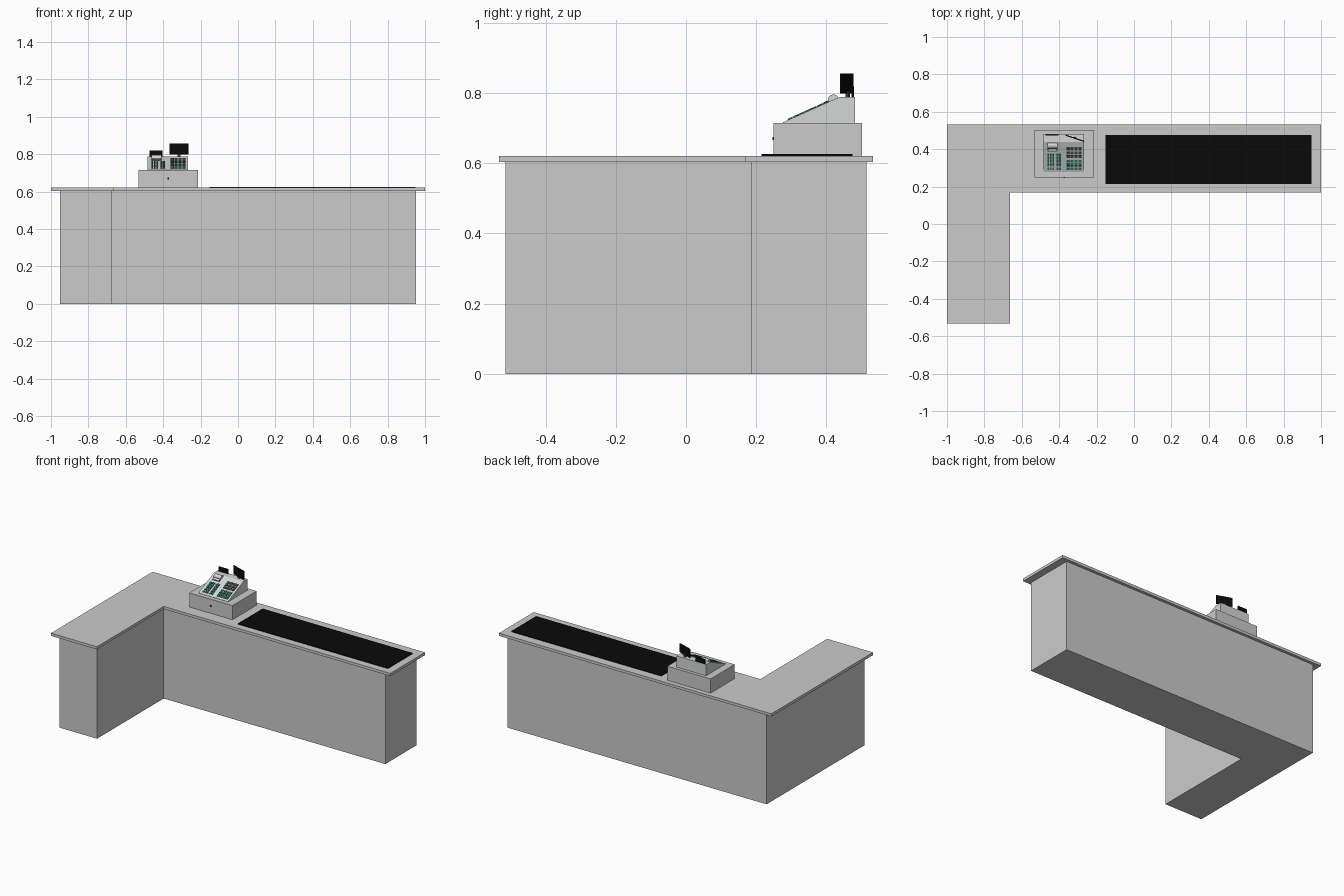
import bpy, bmesh, math
from mathutils import Vector, Matrix

cube = bpy.data.objects.get("Cube")
if cube:
    bpy.data.objects.remove(cube, do_unlink=True)


def material(name, rgb):
    m = bpy.data.materials.new(name)
    m.use_nodes = True
    m.diffuse_color = (*rgb, 1)
    m.node_tree.nodes["Principled BSDF"].inputs["Base Color"].default_value = (*rgb, 1)
    return m


GREY = material("counter grey", (0.6, 0.6, 0.6))
PALE = material("register pale grey", (0.66, 0.68, 0.67))
BLACK = material("black", (0.003, 0.003, 0.003))
TEAL = material("teal keys", (0.03, 0.2, 0.14))
DARK = material("dark grey", (0.06, 0.065, 0.065))


def finish(bm, name, mat):
    bmesh.ops.recalc_face_normals(bm, faces=bm.faces)
    mesh = bpy.data.meshes.new(name)
    bm.to_mesh(mesh)
    bm.free()
    mesh.materials.append(mat)
    obj = bpy.data.objects.new(name, mesh)
    bpy.context.collection.objects.link(obj)
    return obj


def add_box(bm, centre, size, rot=Matrix()):
    bmesh.ops.create_cube(bm, size=1, matrix=Matrix.Translation(centre) @ rot @ Matrix.Diagonal((*size, 1)))


def box(name, mat, lo, hi):
    lo, hi = Vector(lo), Vector(hi)
    bm = bmesh.new()
    add_box(bm, (lo + hi) / 2, hi - lo)
    return finish(bm, name, mat)


def prism(name, mat, outline, offset):
    """Extrude a closed outline of 3D points along offset."""
    bm = bmesh.new()
    face = bm.faces.new([bm.verts.new(p) for p in outline])
    out = bmesh.ops.extrude_face_region(bm, geom=[face], use_keep_orig=True)
    moved = [v for v in out["geom"] if isinstance(v, bmesh.types.BMVert)]
    bmesh.ops.translate(bm, verts=moved, vec=offset)
    return finish(bm, name, mat)


def l_shape(name, x, y, inner_x, inner_y, z0, z1):
    pts = [(-x, -y), (inner_x, -y), (inner_x, inner_y), (x, inner_y), (x, y), (-x, y)]
    return prism(name, GREY, [(*p, z0) for p in pts], (0, 0, z1 - z0))


# Counter and conveyor
l_shape("counter_base", 0.952, 0.514, -0.675, 0.185, 0, 0.603)
l_shape("counter_top", 1.0, 0.533, -0.663, 0.168, 0.603, 0.621)
box("conveyor_belt", BLACK, (-0.152, 0.215, 0.621), (0.95, 0.475, 0.626))

# Cash drawer with lock
box("cash_drawer", GREY, (-0.532, 0.249, 0.621), (-0.215, 0.502, 0.715))
box("drawer_lock", BLACK, (-0.378, 0.246, 0.666), (-0.37, 0.249, 0.675))

# Sloped register body
FOOT, CREST = Vector((0, 0.277, 0.716)), Vector((0, 0.438, 0.789))
profile = [(-0.484, y, z) for y, z in
           ((0.277, 0.715), (FOOT.y, FOOT.z + 0.001), (CREST.y, CREST.z), (0.481, 0.789), (0.481, 0.715))]
prism("register_body", PALE, profile, (0.217, 0, 0))
slope = Matrix.Rotation(math.atan2(CREST.z - FOOT.z, CREST.y - FOOT.y), 4, "X")


def on_slope(x, y):
    return Vector((x, y, FOOT.z + 0.002 + (y - FOOT.y) * (CREST.z - FOOT.z) / (CREST.y - FOOT.y)))


def keys(name, mat, x0, x1, y0, y1, cols, rows):
    """Grid of small keys lying on the sloped panel."""
    bm = bmesh.new()
    dx, dy = (x1 - x0) / cols, (y1 - y0) / rows
    for i in range(cols):
        for j in range(rows):
            add_box(bm, on_slope(x0 + dx * (i + 0.5), y0 + dy * (j + 0.5)),
                    (dx * 0.78, dy * 0.78, 0.005), slope)
    return finish(bm, name, mat)


keys("left_keys", TEAL, -0.465, -0.425, 0.288, 0.375, 3, 5)
keys("left_side_keys", TEAL, -0.417, -0.39, 0.288, 0.375, 2, 5)
keys("number_keys", TEAL, -0.362, -0.278, 0.288, 0.345, 4, 4)
keys("function_keys", DARK, -0.362, -0.278, 0.352, 0.41, 4, 3)
keys("enter_key", BLACK, -0.362, -0.345, 0.306, 0.322, 1, 1)

# Receipt printer: rounded cover, dark frame and pale window
bm = bmesh.new()
bmesh.ops.create_cone(bm, cap_ends=True, segments=20, radius1=0.016, radius2=0.016, depth=0.052,
                      matrix=Matrix.Translation((-0.436, 0.42, 0.78)) @ Matrix.Rotation(math.pi / 2, 4, "Y"))
cover = finish(bm, "printer_cover", PALE)
for ob in bpy.context.selected_objects:
    ob.select_set(False)
cover.select_set(True)
bpy.context.view_layer.objects.active = cover
bpy.ops.object.shade_smooth_by_angle()
for name, mat, w, d, h in (("printer_frame", DARK, 0.052, 0.018, 0.004),
                           ("printer_window", PALE, 0.044, 0.012, 0.006)):
    bm = bmesh.new()
    add_box(bm, on_slope(-0.436, 0.397), (w, d, h), slope)
    finish(bm, name, mat)

# Displays on posts
box("small_display", BLACK, (-0.473, 0.472, 0.786), (-0.404, 0.479, 0.819))
turn = Matrix.Rotation(math.atan2(-0.034, 0.1), 4, "Z")
bm = bmesh.new()
add_box(bm, (-0.315, 0.458, 0.828), (0.104, 0.006, 0.057), turn)
finish(bm, "customer_display", BLACK)
bm = bmesh.new()
add_box(bm, (-0.315, 0.461, 0.796), (0.016, 0.008, 0.02), turn)
finish(bm, "display_post", DARK)
